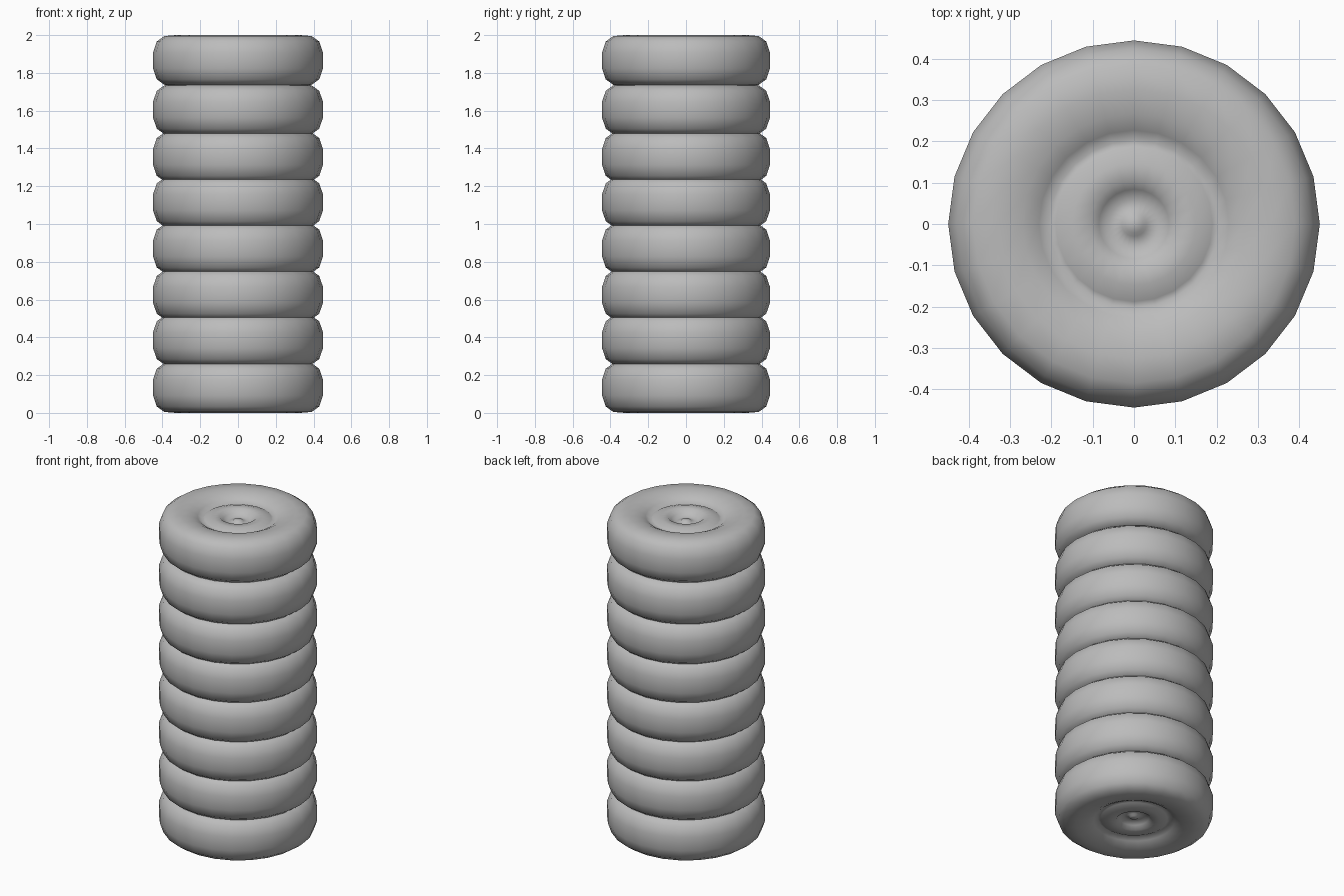
import bpy, bmesh
from math import cos, sin, tau

cube = bpy.data.objects.get("Cube")
if cube:
    bpy.data.objects.remove(cube, do_unlink=True)

grey = bpy.data.materials.new("plain grey")
grey.use_nodes = True
colour = (0.5, 0.5, 0.5, 1)
grey.diffuse_color = colour
grey.node_tree.nodes["Principled BSDF"].inputs["Base Color"].default_value = colour

SIDES = 24
DEPTH_SCALE = 0.988

# Half section of a wheel: hub nub, hub dip, disc, rim groove, sidewall, tread
half = [(0.022, 0.085), (0.03, 0.075), (0.06, 0.07), (0.085, 0.085), (0.105, 0.105),
        (0.15, 0.105), (0.19, 0.093), (0.205, 0.085), (0.23, 0.105), (0.27, 0.125),
        (0.33, 0.134), (0.39, 0.129), (0.43, 0.1), (0.45, 0.042)]
section = half + [(r, -z) for r, z in reversed(half)]


def wheel_mesh():
    bm = bmesh.new()
    rings = [[bm.verts.new((r * cos(tau * i / SIDES), r * sin(tau * i / SIDES) * DEPTH_SCALE, z))
              for i in range(SIDES)] for r, z in section]
    for a, b in zip(rings, rings[1:]):
        for i in range(SIDES):
            j = (i + 1) % SIDES
            bm.faces.new((a[i], b[i], b[j], a[j]))
    # Hub caps
    bm.faces.new(rings[0])
    bm.faces.new(list(reversed(rings[-1])))
    bmesh.ops.recalc_face_normals(bm, faces=bm.faces)
    for face in bm.faces:
        face.smooth = True
    mesh = bpy.data.meshes.new("wheel")
    bm.to_mesh(mesh)
    bm.free()
    mesh.materials.append(grey)
    return mesh


# Stack of wheels, bottom to top
mesh = wheel_mesh()
heights = [0.134, 0.385, 0.625, 0.87, 1.115, 1.355, 1.605, 1.866]
for n, z in enumerate(heights, 1):
    wheel = bpy.data.objects.new(f"stacked_wheel_{n}", mesh)
    wheel.location.z = z
    bpy.context.collection.objects.link(wheel)
